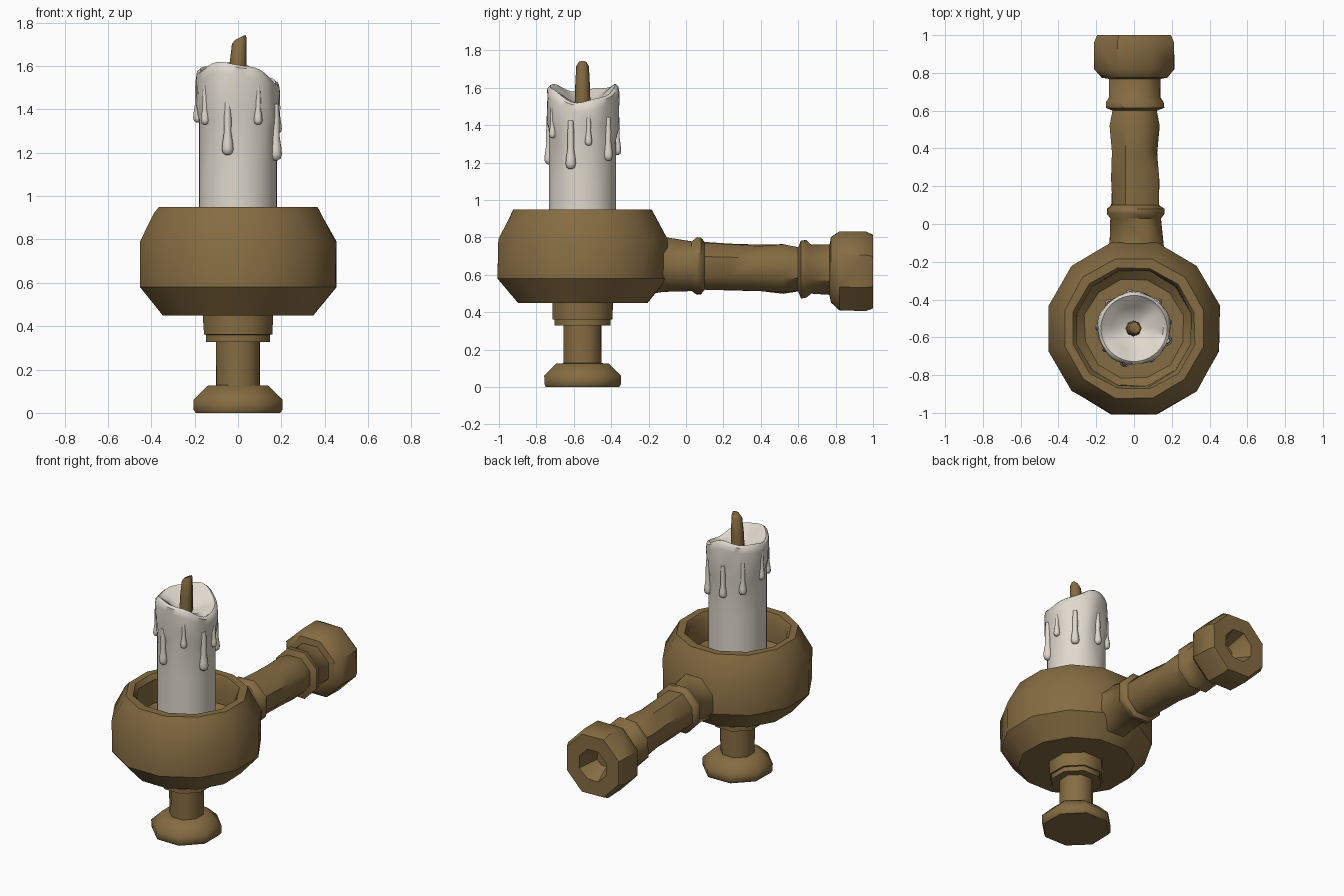
import bpy, bmesh, random
from math import sin, cos, pi, tau, radians

random.seed(4)
CY = -0.553  # y of the candle axis

cube = bpy.data.objects.get("Cube")
if cube:
    bpy.data.objects.remove(cube, do_unlink=True)


def material(name, rgb):
    m = bpy.data.materials.new(name)
    m.use_nodes = True
    m.diffuse_color = (*rgb, 1)
    m.node_tree.nodes["Principled BSDF"].inputs["Base Color"].default_value = (*rgb, 1)
    return m


WOOD = material("warm brown", (0.235, 0.150, 0.054))
WAX = material("ivory wax", (0.74, 0.69, 0.61))


def skin(name, rings, mat, angle=35):
    """Join rings of points into a closed, capped surface."""
    bm = bmesh.new()
    loops = [[bm.verts.new(p) for p in ring] for ring in rings]
    n = len(loops[0])
    for a, b in zip(loops, loops[1:]):
        for i in range(n):
            j = (i + 1) % n
            bm.faces.new((a[i], a[j], b[j], b[i]))
    bm.faces.new(loops[0])
    bm.faces.new(loops[-1])
    bmesh.ops.recalc_face_normals(bm, faces=bm.faces)
    me = bpy.data.meshes.new(name)
    bm.to_mesh(me)
    bm.free()
    ob = bpy.data.objects.new(name, me)
    bpy.context.collection.objects.link(ob)
    me.materials.append(mat)
    bpy.ops.object.select_all(action="DESELECT")
    ob.select_set(True)
    bpy.context.view_layer.objects.active = ob
    bpy.ops.object.shade_smooth_by_angle(angle=radians(angle))
    return ob


def upright(a, b, h):
    return (a, CY + b, h)


def along_handle(a, b, h):
    return (a + 0.01 * (1 - h), h, 0.65 - 0.033 * h + b)


def turned(name, profile, sides, place, wobble=0.004, mat=WOOD, angle=35):
    """Turned part: profile of (flat-to-axis radius, height), lightly uneven."""
    rings = []
    for r, h in profile:
        ring = []
        for i in range(sides):
            t = tau * (i + 0.5) / sides
            R = r / cos(pi / sides) + random.uniform(-wobble, wobble)
            ring.append(place(R * cos(t), R * sin(t), h))
        rings.append(ring)
    return skin(name, rings, mat, angle)


# Bowl with a hollow top
turned("bowl", [(0.10, 0.45), (0.345, 0.45), (0.452, 0.58), (0.452, 0.79),
                (0.385, 0.92), (0.368, 0.95), (0.32, 0.95), (0.303, 0.92),
                (0.303, 0.76), (0.26, 0.72), (0.10, 0.72)], 12, upright)

# Foot, stem and collar
turned("foot", [(0.195, 0), (0.204, 0.015), (0.204, 0.06), (0.14, 0.125),
                (0.09, 0.128)], 8, upright, 0.002, angle=50)
turned("stem", [(0.10, 0.10), (0.10, 0.35)], 8, upright, 0.002, angle=50)
turned("collar", [(0.09, 0.328), (0.148, 0.328), (0.148, 0.36), (0.158, 0.362),
                  (0.162, 0.46)], 8, upright, 0.002, angle=50)

# Handle with two raised bands
turned("handle", [(0.17, -0.24), (0.145, -0.12), (0.132, 0.03), (0.15, 0.055),
                  (0.15, 0.08), (0.126, 0.10), (0.125, 0.24), (0.12, 0.38),
                  (0.13, 0.52), (0.115, 0.60), (0.153, 0.615), (0.153, 0.645),
                  (0.132, 0.67), (0.135, 0.80)], 8, along_handle, 0.005, angle=46)

# Handle knob with a recessed end
turned("handle_knob", [(0.12, 0.765), (0.175, 0.775), (0.211, 0.82), (0.211, 0.96),
                       (0.195, 1.0), (0.10, 1.0), (0.05, 0.88)],
       8, along_handle, 0.003, angle=40)


# Candle with a wavy rim, a melted skirt and a dished top
def rim(t):
    return 1.583 - 0.03 * cos(t) - 0.03 * cos(2 * t) + 0.008 * sin(5 * t)


def skirt(t):
    return 1.37 + 0.04 * sin(4 * t + 0.6) + 0.025 * cos(7 * t)


N = 40
layers = [
    lambda t: (0.18, 0.71),
    lambda t: (0.18, 1.10),
    lambda t: (0.18, skirt(t) - 0.03),
    lambda t: (0.190 + 0.006 * sin(6 * t), skirt(t) + 0.03),
    lambda t: (0.193 + 0.005 * sin(5 * t), rim(t) - 0.05),
    lambda t: (0.190, rim(t) - 0.012),
    lambda t: (0.175, rim(t)),
    lambda t: (0.155, rim(t) - 0.015),
    lambda t: (0.115, 0.5 * rim(t) + 0.76),
    lambda t: (0.05, 1.50),
]
rings = []
for layer in layers:
    ring = []
    for i in range(N):
        t = tau * i / N
        r, z = layer(t)
        ring.append(upright(r * cos(t), r * sin(t), z))
    rings.append(ring)
skin("candle", rings, WAX, 50)

# Wax drips: angle in degrees, lowest height, bulb size
drips = [(255, 1.19, 0.027), (340, 1.165, 0.029), (48, 1.21, 0.026),
         (96, 1.24, 0.024), (10, 1.29, 0.02), (178, 1.34, 0.022),
         (135, 1.27, 0.024), (215, 1.33, 0.02), (300, 1.33, 0.02)]
for k, (deg, low, s) in enumerate(drips):
    t = radians(deg)
    rings = []
    for f, h in [(0.3, 0), (0.8, 0.3 * s), (1, s), (0.9, 2 * s), (0.6, 4 * s),
                 (0.65, 6 * s), (0.5, 9 * s)]:
        d = 0.185
        rings.append([upright(d * cos(t) + s * f * cos(a), d * sin(t) + s * f * sin(a), low + h)
                      for a in (tau * i / 10 for i in range(10))])
    skin(f"wax_drip_{k + 1}", rings, WAX, 60)

# Wick, leaning slightly with a slanted tip
rings = []
for r, x, z, slant in [(0.043, -0.003, 1.46, 0), (0.04, 0, 1.60, 0),
                       (0.034, 0.006, 1.715, 0.4), (0.024, 0.01, 1.732, 0.5)]:
    rings.append([upright(x + r * cos(a), r * sin(a), z + slant * r * cos(a))
                  for a in (tau * i / 8 for i in range(8))])
skin("wick", rings, WOOD, 50)
